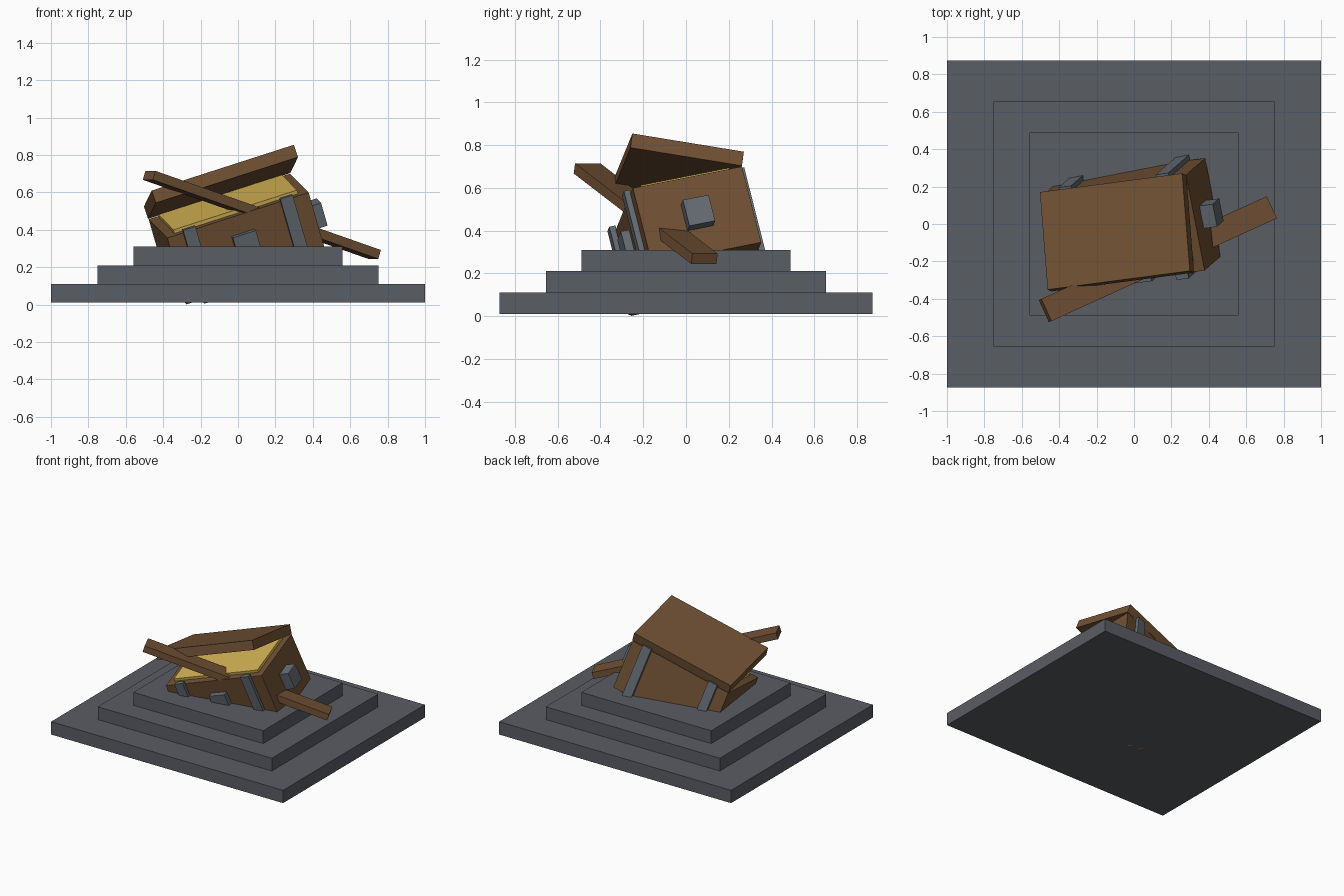
import bpy
import bmesh
from math import radians
from mathutils import Euler, Matrix, Vector

if "Cube" in bpy.data.objects:
    bpy.data.objects.remove(bpy.data.objects["Cube"], do_unlink=True)


def material(name, rgb):
    mat = bpy.data.materials.new(name)
    mat.use_nodes = True
    mat.diffuse_color = (*rgb, 1)
    bsdf = next(n for n in mat.node_tree.nodes if n.type == "BSDF_PRINCIPLED")
    bsdf.inputs["Base Color"].default_value = (*rgb, 1)
    return mat


STONE = material("grey stone", (0.102, 0.109, 0.127))
IRON = material("blue grey iron", (0.127, 0.147, 0.168))
WOOD = material("brown wood", (0.162, 0.08, 0.034))
GOLD = material("gold", (0.64, 0.44, 0.085))


def frame(location, degrees):
    turn = Euler([radians(a) for a in degrees]).to_matrix().to_4x4()
    return Matrix.Translation(location) @ turn


def box(name, size, center, mat, space=Matrix()):
    """A flat-sided box placed in the given local space."""
    mesh = bpy.data.meshes.new(name)
    bm = bmesh.new()
    bmesh.ops.create_cube(bm, size=1)
    bmesh.ops.scale(bm, vec=Vector(size), verts=bm.verts)
    bm.to_mesh(mesh)
    bm.free()
    mesh.materials.append(mat)
    obj = bpy.data.objects.new(name, mesh)
    bpy.context.collection.objects.link(obj)
    obj.matrix_world = space @ Matrix.Translation(center)
    return obj


# Stepped stone plinth
STEP = 0.1
for i, (name, half_x, half_y) in enumerate((
        ("lower_step", 1.0, 0.873),
        ("middle_step", 0.75, 0.655),
        ("upper_step", 0.56, 0.49))):
    box(name, (2 * half_x, 2 * half_y, STEP),
        (0, 0, 0.06 + i * STEP), STONE)

# Tilted chest, with its origin at the middle of the rim
WIDTH, DEPTH, HEIGHT = 0.8, 0.53, 0.38
chest = frame((-0.05, -0.043, 0.528), (11.5, -17.7, 7.5))
box("chest_body", (WIDTH, DEPTH, HEIGHT), (0, 0, -HEIGHT / 2), WOOD, chest)
box("gold_fill", (WIDTH - 0.1, DEPTH - 0.1, 0.06), (0, 0, -0.01), GOLD, chest)

# Lid, hinged open along the back rim
hinge = chest @ frame((0, DEPTH / 2, 0.003), (-21.2, 0, 0))
box("chest_lid", (WIDTH + 0.005, DEPTH, 0.07),
    (0, -DEPTH / 2, 0.035), WOOD, hinge)

# Iron straps on the front and back, and a plate on each end
for side, end in ((1, "left"), (-1, "right")):
    for face, where in ((-1, "front"), (1, "back")):
        box(f"{where}_{end}_strap", (0.07, 0.03, HEIGHT + 0.04),
            (side * 0.275, face * (DEPTH / 2 + 0.012), -HEIGHT / 2),
            IRON, chest)
    box(f"{end}_end_plate", (0.08, 0.125, 0.13),
        (side * (WIDTH / 2 + 0.035), 0, -HEIGHT / 2), IRON, chest)

# Lock plate on the front
box("lock_plate", (0.13, 0.05, 0.15),
    (0, -DEPTH / 2 - 0.015, -0.175), IRON, chest)

# Long plank driven through the chest
LENGTH = 1.39
plank = frame((-0.475, -0.463, 0.691), (0, 17.7, 24.5))
box("plank", (LENGTH, 0.13, 0.05), (LENGTH / 2, 0, 0), WOOD, plank)
